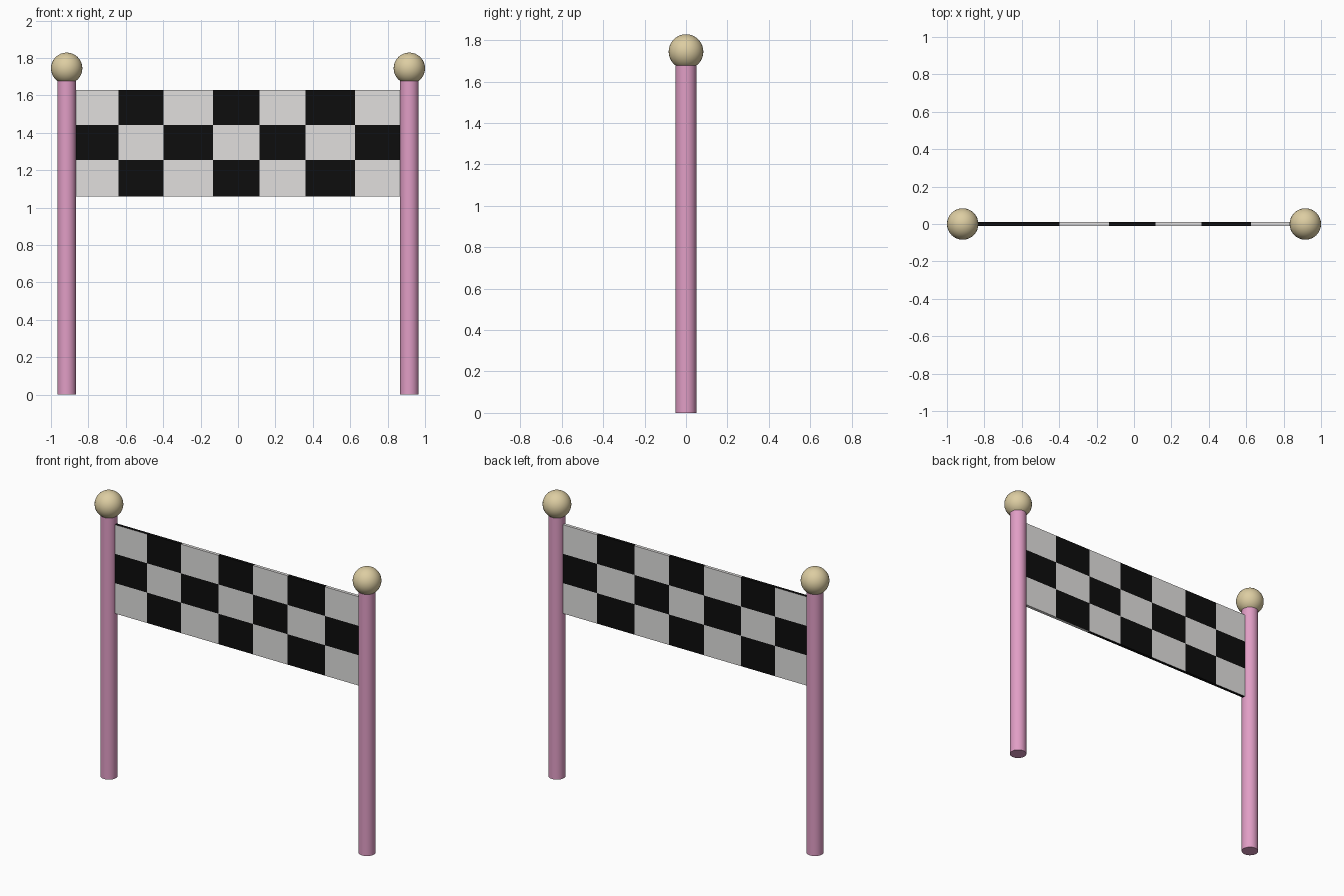
import bpy, bmesh

if "Cube" in bpy.data.objects:
    bpy.data.objects.remove(bpy.data.objects["Cube"])

def material(name, rgb):
    m = bpy.data.materials.new(name)
    m.diffuse_color = (*rgb, 1)
    m.use_nodes = True
    m.node_tree.nodes["Principled BSDF"].inputs["Base Color"].default_value = m.diffuse_color
    return m

PINK = material("pink", (0.75, 0.34, 0.56))
CREAM = material("cream", (0.72, 0.61, 0.36))
WHITE = material("off_white", (0.75, 0.74, 0.73))
BLACK = material("black", (0.004, 0.004, 0.004))

POST_X = 0.916

def finish(name, mat):
    ob = bpy.context.object
    ob.name = name
    ob.data.materials.append(mat)
    bpy.ops.object.shade_smooth_by_angle()

# Posts with ball finials
for side, s in (("left", -1), ("right", 1)):
    bpy.ops.mesh.primitive_cylinder_add(vertices=32, radius=0.05, depth=1.7,
                                        location=(s * POST_X, 0, 0.85))
    finish(side + "_post", PINK)
    bpy.ops.mesh.primitive_uv_sphere_add(segments=32, ring_count=16, radius=0.084,
                                         location=(s * POST_X, 0, 1.745))
    finish(side + "_ball", CREAM)

# Chequered banner: a thin box cut along the column and row boundaries
HALF_X, Z0, Z1, THICK = 0.9, 1.06, 1.63, 0.02
columns = [-0.64, -0.397, -0.133, 0.115, 0.36, 0.625]
rows = [1.255, 1.443]
bm = bmesh.new()
bmesh.ops.create_cube(bm, size=1)
for v in bm.verts:
    v.co = (v.co.x * 2 * HALF_X, v.co.y * THICK, (Z0 + Z1) / 2 + v.co.z * (Z1 - Z0))
for co, no in [((x, 0, 0), (1, 0, 0)) for x in columns] + [((0, 0, z), (0, 0, 1)) for z in rows]:
    bmesh.ops.bisect_plane(bm, geom=bm.verts[:] + bm.edges[:] + bm.faces[:],
                           plane_co=co, plane_no=no)
bm.normal_update()
for f in bm.faces:
    c = f.calc_center_median()
    col = sum(c.x > x for x in columns)
    row = sum(c.z > z for z in rows)
    if f.normal.z > 0.5:        # top edge
        black = col in (0, 1, 3, 5)
    elif f.normal.z < -0.5:     # bottom edge
        black = col < 5
    else:
        black = (col + row) % 2 == 1
    f.material_index = int(black)
mesh = bpy.data.meshes.new("banner")
bm.to_mesh(mesh)
bm.free()
mesh.materials.append(WHITE)
mesh.materials.append(BLACK)
bpy.context.collection.objects.link(bpy.data.objects.new("banner", mesh))
